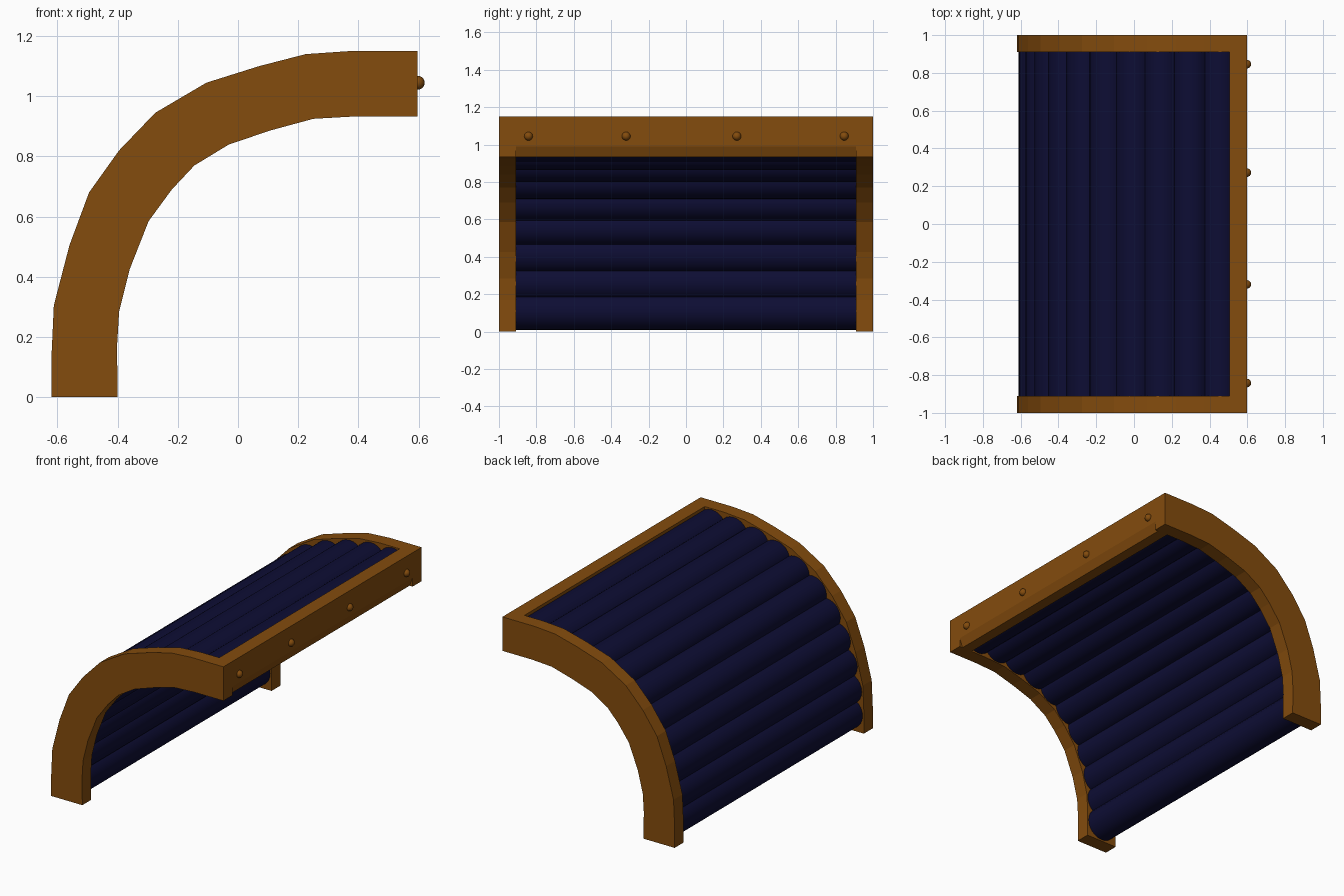
import bpy, bmesh, math
from mathutils import Vector

if "Cube" in bpy.data.objects:
    bpy.data.objects.remove(bpy.data.objects["Cube"])


def material(name, rgb):
    m = bpy.data.materials.new(name)
    m.diffuse_color = (*rgb, 1)
    m.use_nodes = True
    m.node_tree.nodes["Principled BSDF"].inputs["Base Color"].default_value = m.diffuse_color
    return m


WOOD = material("brown wood", (0.23, 0.072, 0.004))
BLUE = material("dark blue", (0.004, 0.004, 0.034))


def add_object(name, bm, mat):
    bmesh.ops.recalc_face_normals(bm, faces=bm.faces)
    mesh = bpy.data.meshes.new(name)
    bm.to_mesh(mesh)
    bm.free()
    mesh.materials.append(mat)
    obj = bpy.data.objects.new(name, mesh)
    bpy.context.collection.objects.link(obj)
    return obj


def extrude_profile(name, points, y0, y1, mat):
    """Prism from an x-z outline, running from y0 to y1."""
    bm = bmesh.new()
    face = bm.faces.new([bm.verts.new((x, y0, z)) for x, z in points])
    new = bmesh.ops.extrude_face_region(bm, geom=[face])["geom"]
    bmesh.ops.translate(bm, vec=(0, y1 - y0, 0),
                        verts=[v for v in new if isinstance(v, bmesh.types.BMVert)])
    # the start cap is kept by the extrusion of a lone face
    return add_object(name, bm, mat)


def shade_smooth(obj):
    bpy.ops.object.select_all(action="DESELECT")
    obj.select_set(True)
    bpy.context.view_layer.objects.active = obj
    bpy.ops.object.shade_smooth_by_angle(angle=math.radians(40))


# Curved side arches
outer = [(-0.62, 0), (-0.62, 0.13), (-0.612, 0.305), (-0.56, 0.505), (-0.495, 0.68),
         (-0.395, 0.82), (-0.275, 0.945), (-0.105, 1.045), (0.07, 1.10),
         (0.225, 1.14), (0.37, 1.15), (0.597, 1.15)]
inner = [(-0.40, 0), (-0.402, 0.17), (-0.395, 0.285), (-0.36, 0.425), (-0.297, 0.585),
         (-0.22, 0.69), (-0.145, 0.77), (-0.03, 0.84), (0.11, 0.887),
         (0.25, 0.925), (0.39, 0.933), (0.597, 0.933)]
for side, label in ((-1, "front"), (1, "back")):
    extrude_profile(label + "_arch", outer + inner[::-1], side * 0.91, side * 1.0, WOOD)

# Top rail joining the arches, with a bevelled lower edge
rail = [(0.505, 0.933), (0.575, 0.933), (0.597, 0.99), (0.597, 1.15), (0.505, 1.15)]
extrude_profile("top_rail", rail, -0.91, 0.91, WOOD)

# Padded rolls spaced evenly along the arch centre line
path = [Vector(p) for p in [(-0.51, 0.11), (-0.503, 0.295), (-0.46, 0.465), (-0.396, 0.633),
                            (-0.308, 0.755), (-0.21, 0.857), (-0.068, 0.942),
                            (0.09, 0.994), (0.238, 1.032), (0.455, 1.042)]]
lengths = [(b - a).length for a, b in zip(path, path[1:])]


def along(distance):
    for a, b, size in zip(path, path[1:], lengths):
        if distance <= size:
            return a.lerp(b, distance / size)
        distance -= size
    return path[-1]


ROLLS, RADIUS = 11, 0.101
for i in range(ROLLS):
    c = along(sum(lengths) * i / (ROLLS - 1))
    circle = [(c.x + RADIUS * math.cos(math.tau * k / 24),
               c.y + RADIUS * math.sin(math.tau * k / 24)) for k in range(24)]
    shade_smooth(extrude_profile(f"roll_{i + 1}", circle, -0.912, 0.912, BLUE))

# Round pegs on the rail
for i, y in enumerate((-0.842, -0.32, 0.272, 0.846)):
    bm = bmesh.new()
    bmesh.ops.create_uvsphere(bm, u_segments=16, v_segments=10, radius=0.023)
    bmesh.ops.translate(bm, vec=(0.597, y, 1.045), verts=bm.verts)
    shade_smooth(add_object(f"peg_{i + 1}", bm, WOOD))
